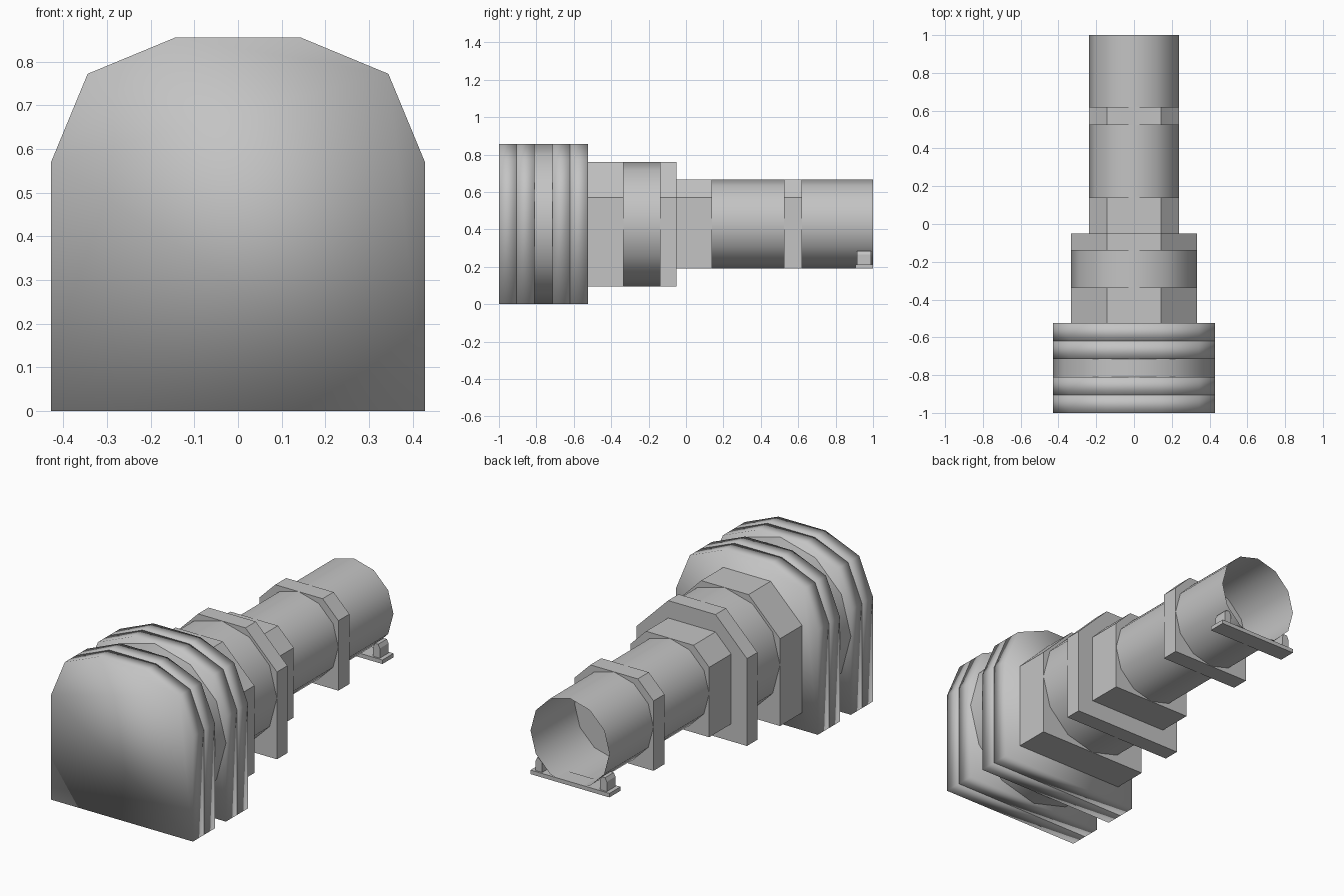
import bpy, bmesh, math

if "Cube" in bpy.data.objects:
    bpy.data.objects.remove(bpy.data.objects["Cube"])

CZ = 0.428          # height of the barrel axis
grey = bpy.data.materials.new("grey metal")
grey.diffuse_color = (0.55, 0.55, 0.55, 1)
grey.use_nodes = True
grey.node_tree.nodes["Principled BSDF"].inputs["Base Color"].default_value = grey.diffuse_color


def prism(name, profile, y0, y1, smooth=False, caps=True):
    """Extrude an x-z profile (counter-clockwise from the front) along y."""
    bm = bmesh.new()
    front = [bm.verts.new((x, y0, z)) for x, z in profile]
    back = [bm.verts.new((x, y1, z)) for x, z in profile]
    n = len(profile)
    for i in range(n):
        j = (i + 1) % n
        bm.faces.new((front[i], back[i], back[j], front[j]))
    if caps:
        bm.faces.new(front)
        bm.faces.new(back[::-1])
    bmesh.ops.recalc_face_normals(bm, faces=bm.faces)
    for f in bm.faces:
        # all faces of the cowl are smooth, tubes only around the side
        f.smooth = smooth == "all" or (smooth == "side" and len(f.verts) == 4)
    if smooth == "side":
        for e in bm.edges:
            e.smooth = all(len(f.verts) == 4 for f in e.link_faces)
    me = bpy.data.meshes.new(name)
    bm.to_mesh(me)
    bm.free()
    me.materials.append(grey)
    ob = bpy.data.objects.new(name, me)
    bpy.context.collection.objects.link(ob)
    return ob


def ring(r):
    return [(r * math.cos(math.tau * i / 12), CZ + r * math.sin(math.tau * i / 12))
            for i in range(12)]


def arch(r, steps):
    """Square bottom, upper corners rounded in the given number of steps."""
    c, zc = 0.143, CZ + 0.143
    rad = r - c
    right = [(c + rad * math.cos(math.pi / 2 * i / steps),
              zc + rad * math.sin(math.pi / 2 * i / steps)) for i in range(steps + 1)]
    left = [(-x, z) for x, z in reversed(right)]
    return [(-r, CZ - r), (r, CZ - r)] + right + left


# Large front cowl: two pairs of plates with a drum between them
for i, y in enumerate((-1.0, -0.905, -0.715, -0.62)):
    prism(f"cowl_plate_{i + 1}", arch(0.428, 2), y, y + 0.095, "all")
prism("cowl_drum", ring(0.428), -0.81, -0.715, "side")

# Middle housing
prism("housing_front_block", arch(0.333, 1), -0.525, -0.335)
prism("housing_drum", ring(0.333), -0.335, -0.14, "side")
prism("housing_rear_block", arch(0.333, 1), -0.14, -0.05)

# Barrel with collars and an open muzzle
prism("barrel_block", arch(0.238, 1), -0.05, 0.14)
prism("barrel_tube", ring(0.238), 0.14, 0.525, "side")
prism("barrel_collar", arch(0.238, 1), 0.525, 0.62)
prism("muzzle_tube", ring(0.238), 0.62, 1.0, "side", caps=False)

# Foot under the muzzle with an upright lug at each side
foot = [(-0.238, 0.19), (0.238, 0.19), (0.238, 0.212), (-0.238, 0.212)]
prism("muzzle_foot", foot, 0.905, 1.0)
for side, s in (("left", -1), ("right", 1)):
    lug = [(0.175, 0.212), (0.215, 0.212), (0.215, 0.265), (0.205, 0.285),
           (0.185, 0.285), (0.175, 0.265)]
    prism(f"foot_lug_{side}", [(s * x, z) for x, z in lug], 0.915, 0.99)
